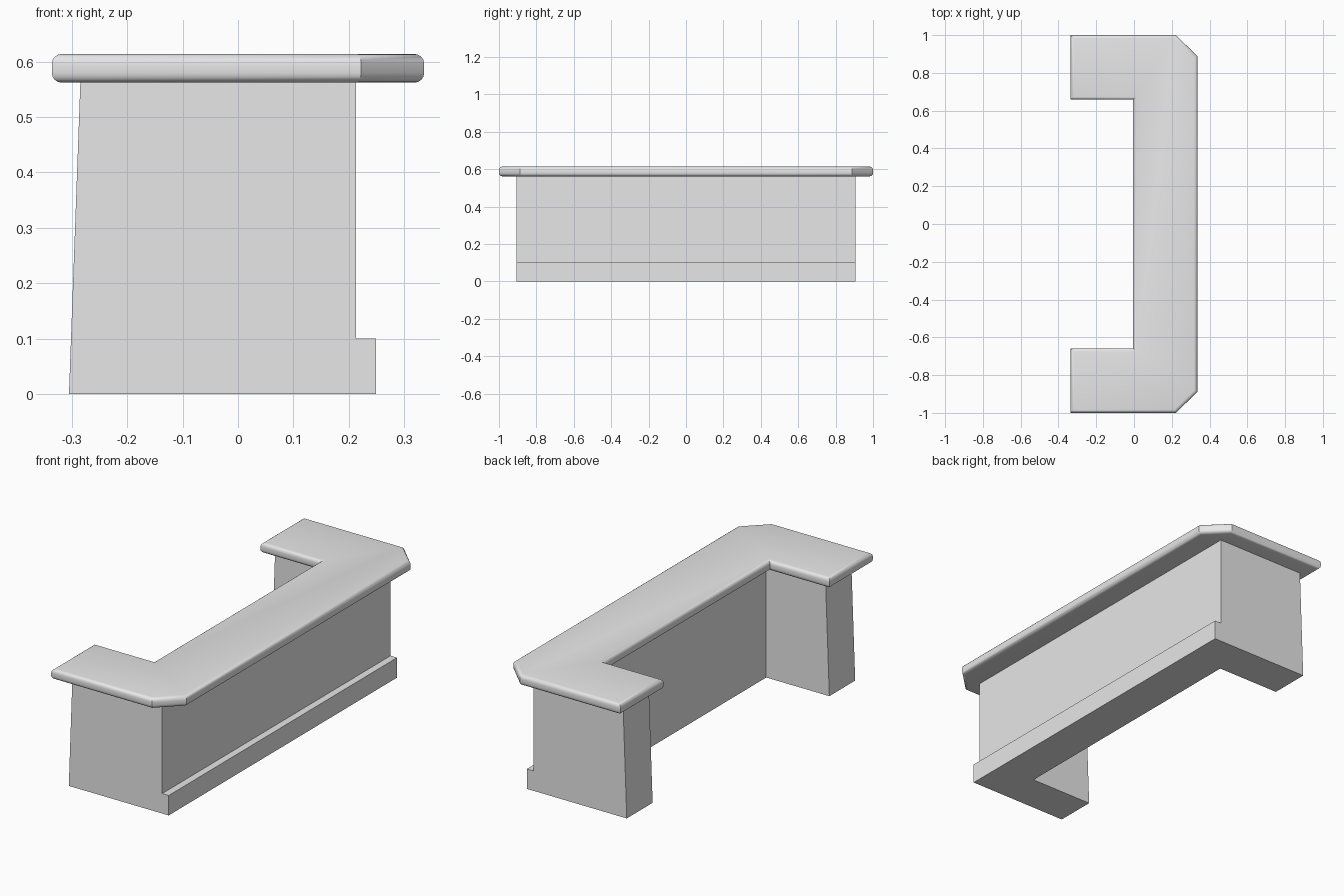
import bpy, bmesh

if "Cube" in bpy.data.objects:
    bpy.data.objects.remove(bpy.data.objects["Cube"])

stone = bpy.data.materials.new("light grey")
stone.diffuse_color = (0.8, 0.8, 0.8, 1)
stone.use_nodes = True
stone.node_tree.nodes["Principled BSDF"].inputs["Base Color"].default_value = stone.diffuse_color


def extrude_outline(name, outline, z0, z1):
    """Solid prism from an (x, y) outline between two heights."""
    bm = bmesh.new()
    face = bm.faces.new([bm.verts.new((x, y, z0)) for x, y in outline])
    ext = bmesh.ops.extrude_face_region(bm, geom=[face])
    for v in ext["geom"]:
        if isinstance(v, bmesh.types.BMVert):
            v.co.z = z1
    bmesh.ops.recalc_face_normals(bm, faces=bm.faces)
    mesh = bpy.data.meshes.new(name)
    bm.to_mesh(mesh)
    bm.free()
    obj = bpy.data.objects.new(name, mesh)
    bpy.context.collection.objects.link(obj)
    mesh.materials.append(stone)
    return obj


def mirrored(half):
    """Complete a y-symmetric outline from its +y half."""
    return half + [(x, -y) for x, y in reversed(half)]


# U-shaped counter body with slightly leaning wing ends
body = extrude_outline("counter_body", mirrored(
    [(0.045, 0.70), (-0.305, 0.70), (-0.305, 0.905), (0.213, 0.905)]), 0, 0.575)
for v in body.data.vertices:
    if v.co.x < -0.2 and v.co.z > 0.3:
        v.co.x = -0.284

# Kick board along the outer long side
extrude_outline("kick_board", mirrored([(0.205, 0.905), (0.249, 0.905)]), 0, 0.1)

# Overhanging top with clipped corners and rounded rim
top = extrude_outline("counter_top", mirrored(
    [(-0.005, 0.658), (-0.336, 0.658), (-0.336, 1.0), (0.222, 1.0), (0.336, 0.888)]),
    0.562, 0.614)
bm = bmesh.new()
bm.from_mesh(top.data)
rim = [e for e in bm.edges if abs(e.verts[0].co.z - e.verts[1].co.z) < 1e-4]
bmesh.ops.bevel(bm, geom=rim, offset=0.018, segments=4, profile=0.5, affect='EDGES')
bm.to_mesh(top.data)
bm.free()
bpy.context.view_layer.objects.active = top
top.select_set(True)
bpy.ops.object.shade_smooth_by_angle(angle=0.6)
